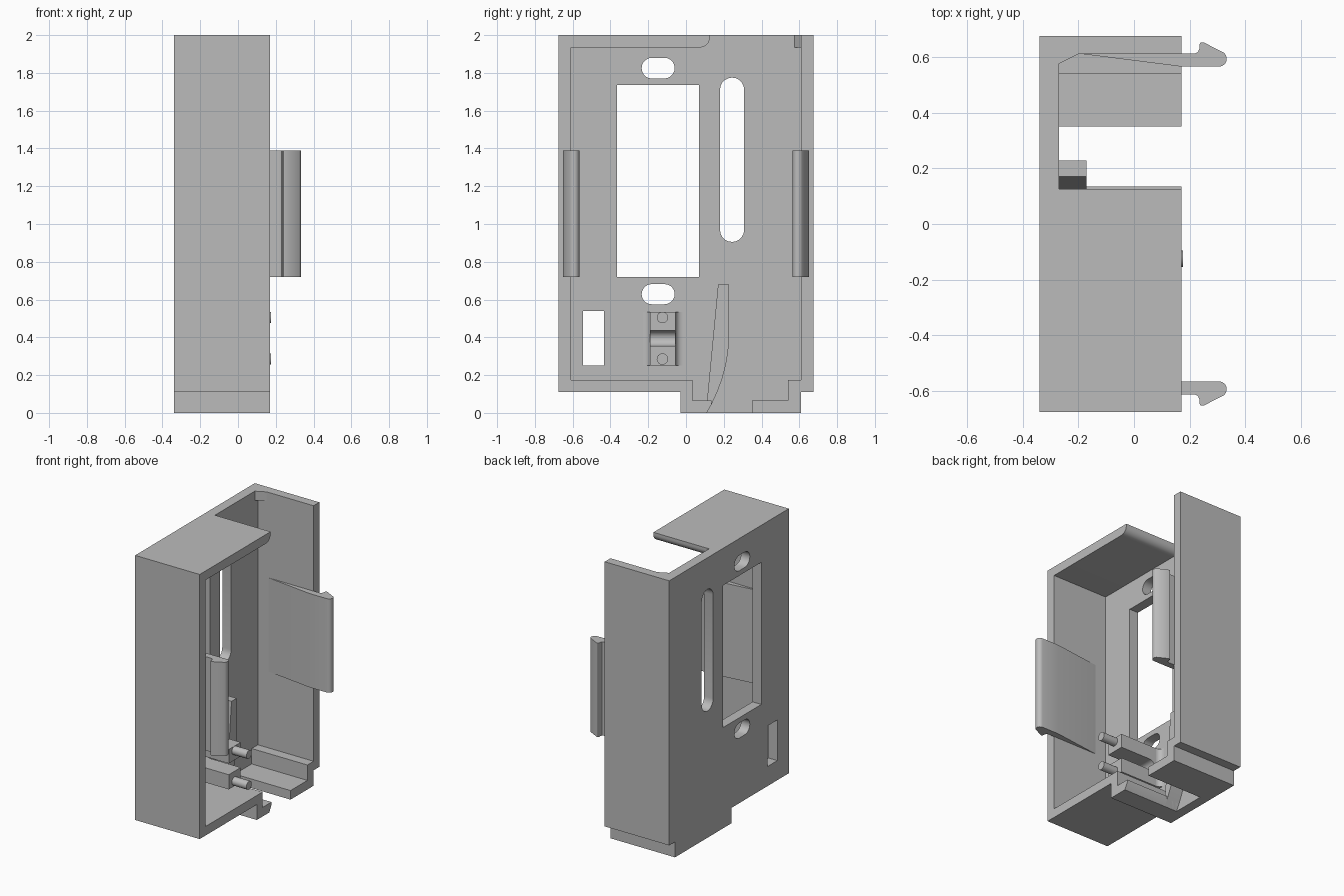
import bpy, bmesh
from math import sin, cos, pi, radians
from mathutils import Vector

cube = bpy.data.objects.get("Cube")
if cube:
    bpy.data.objects.remove(cube, do_unlink=True)

grey = bpy.data.materials.new("plain grey")
grey.use_nodes = True
grey.diffuse_color = (0.5, 0.5, 0.5, 1)
grey.node_tree.nodes["Principled BSDF"].inputs["Base Color"].default_value = (0.5, 0.5, 0.5, 1)

# Each axis maps a flat profile point (a, b) and a depth d to 3D
PLACE = {
    "x": lambda a, b, d: (d, a, b),
    "y": lambda a, b, d: (a, d, b),
    "z": lambda a, b, d: (a, b, d),
}


def prism(name, pts, axis, lo, hi):
    """Extrude a closed profile along an axis."""
    bm = bmesh.new()
    place = PLACE[axis]
    face = bm.faces.new([bm.verts.new(place(a, b, lo)) for a, b in pts])
    res = bmesh.ops.extrude_face_region(bm, geom=[face])
    shift = Vector(place(0, 0, hi - lo))
    bmesh.ops.translate(bm, verts=[g for g in res["geom"] if isinstance(g, bmesh.types.BMVert)], vec=shift)
    bmesh.ops.recalc_face_normals(bm, faces=bm.faces)
    mesh = bpy.data.meshes.new(name)
    bm.to_mesh(mesh)
    bm.free()
    mesh.materials.append(grey)
    obj = bpy.data.objects.new(name, mesh)
    bpy.context.collection.objects.link(obj)
    return obj


def arc(cx, cy, r, start, end, n=10):
    angles = [radians(start + (end - start) * i / n) for i in range(n + 1)]
    return [(cx + r * cos(t), cy + r * sin(t)) for t in angles]


def rect(a0, a1, b0, b1):
    return [(a0, b0), (a1, b0), (a1, b1), (a0, b1)]


def stadium(a0, a1, b0, b1):
    r = min(a1 - a0, b1 - b0) / 2
    if a1 - a0 > b1 - b0:
        return arc(a1 - r, b0 + r, r, -90, 90) + arc(a0 + r, b0 + r, r, 90, 270)
    return arc(a0 + r, b1 - r, r, 0, 180) + arc(a0 + r, b0 + r, r, 180, 360)


def smooth(obj):
    bpy.ops.object.select_all(action="DESELECT")
    obj.select_set(True)
    bpy.context.view_layer.objects.active = obj
    bpy.ops.object.shade_smooth_by_angle(angle=radians(30))


BACK, INNER, RIM = -0.34, -0.27, 0.17

# Housing: stepped slab, hollowed from the open side
housing = prism("housing", [(-.675, .11), (-.03, .11), (-.03, 0), (.61, 0), (.61, .11),
                            (.675, .11), (.675, 2), (-.675, 2)], "x", BACK, RIM)
cavity = [(-.61, .175), (.035, .175), (.035, .065), (.135, .065), (.135, .045), (.11, 0),
          (.11, -.1), (.35, -.1), (.35, .065), (.54, .065), (.54, .175), (.61, .175),
          (.61, 2.1), (.125, 2.1)] + arc(.075, 1.985, .05, 0, -90) + [(-.61, 1.935)]
cutters = [prism("cavity_cutter", cavity, "x", INNER, .4)]

# Openings through the rear plate
openings = [
    rect(-.365, .07, .72, 1.735),
    rect(-.545, -.435, .25, .54),
    stadium(-.235, -.06, 1.77, 1.88),
    stadium(-.235, -.06, .575, .682),
    stadium(.18, .308, .905, 1.775),
]
cutters += [prism("opening_cutter", pts, "x", -.5, -.2) for pts in openings]
for cutter in cutters:
    cutter.hide_render = True
    mod = housing.modifiers.new("cut", "BOOLEAN")
    mod.operation = "DIFFERENCE"
    mod.solver = "EXACT"
    mod.object = cutter
bpy.context.view_layer.update()
deps = bpy.context.evaluated_depsgraph_get()
cut_mesh = bpy.data.meshes.new_from_object(housing.evaluated_get(deps))
housing.modifiers.clear()
housing.data = cut_mesh
for cutter in cutters:
    bpy.data.objects.remove(cutter, do_unlink=True)

# Small chamfer in the upper corner
corner = prism("corner_chamfer", [(INNER, .575), (-.2, .61), (INNER, .61)], "z", 1.935, 2)

# Hooked snap clips on both side walls
clip = [(-.2, .612), (RIM, .565), (.305, .565)] + arc(.305, .593, .028, -70, 50, 6) + [
    (.25, .652), (.24, .652), (.235, .645), (.235, .63), (.23, .618), (.22, .612)]
clips = [prism(name, [(x, s * y) for x, y in clip], "z", .72, 1.39)
         for name, s in (("back_clip", 1), ("front_clip", -1))]

# Curved deflector rib rising from the lower opening
rib = prism("deflector_rib", [(.11, 0), (.135, .045), (.165, .11), (.19, .175), (.21, .25),
                              (.222, .32), (.228, .39), (.228, .68), (.17, .68), (.11, .05)],
            "x", INNER, -.17)

# Twin-arm bracket with a rounded gutter, flared foot and pegs
arms = [(INNER, .25), (.06, .25), (.06, .355)] + arc(-.18, .395, .04, 270, 90) + [
    (.06, .435), (.06, .535), (INNER, .535)]
bracket = prism("peg_bracket", arms, "y", -.19, -.055)
feet = []
for name, edge, s in (("bracket_foot_front", -.19, -1), ("bracket_foot_back", -.055, 1)):
    curve = [(x, edge + s * y) for x, y in arc(INNER + .037, .037, .037, 180, 270, 6)]
    feet.append(prism(name, curve + [(INNER, edge)], "z", .25, .535))
pegs = [prism(name, arc(-.125, z, .03, 0, 345, 23), "x", .05, .175)
        for name, z in (("upper_peg", .505), ("lower_peg", .285))]

for part in [housing, corner, rib, bracket] + clips + feet + pegs:
    smooth(part)
